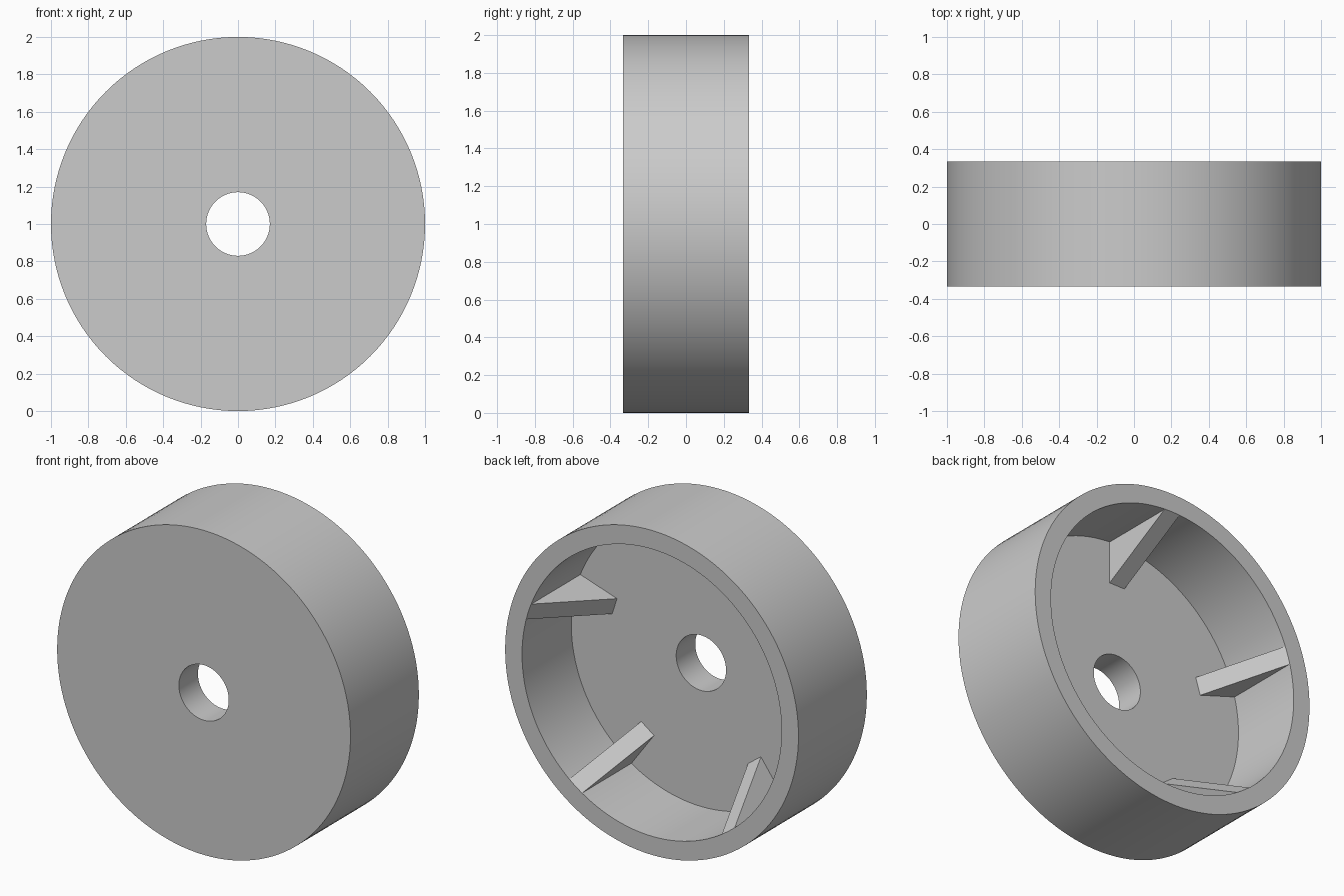
import bpy, bmesh, math
from mathutils import Matrix, Vector

cube = bpy.data.objects.get("Cube")
if cube:
    bpy.data.objects.remove(cube, do_unlink=True)

HALF_DEPTH = 0.333
OUTER, INNER, BORE = 1.0, 0.885, 0.17
FLOOR = -0.147
RIB_TIP, RIB_WIDTH, RIB_COUNT = 0.62, 0.108, 5
CENTRE = Vector((0, 0, 1))

grey = bpy.data.materials.new("light grey")
grey.use_nodes = True
grey.diffuse_color = (0.6, 0.6, 0.6, 1)
grey.node_tree.nodes["Principled BSDF"].inputs["Base Color"].default_value = grey.diffuse_color


def finish(bm, name):
    bmesh.ops.recalc_face_normals(bm, faces=bm.faces)
    mesh = bpy.data.meshes.new(name)
    bm.to_mesh(mesh)
    bm.free()
    mesh.materials.append(grey)
    obj = bpy.data.objects.new(name, mesh)
    obj.location = CENTRE
    bpy.context.collection.objects.link(obj)
    return obj


# Hollow drum with a bored floor, turned around the y axis
bm = bmesh.new()
section = [(BORE, -HALF_DEPTH), (OUTER, -HALF_DEPTH), (OUTER, HALF_DEPTH),
           (INNER, HALF_DEPTH), (INNER, FLOOR), (BORE, FLOOR)]
verts = [bm.verts.new((r, y, 0)) for r, y in section]
edges = [bm.edges.new((v, verts[i - 1])) for i, v in enumerate(verts)]
bmesh.ops.spin(bm, geom=verts + edges, cent=(0, 0, 0), axis=(0, 1, 0),
               angle=math.tau, steps=128, use_merge=True)
bmesh.ops.remove_doubles(bm, verts=bm.verts, dist=0.0001)
drum = finish(bm, "drum")
bpy.ops.object.select_all(action="DESELECT")
drum.select_set(True)
bpy.context.view_layer.objects.active = drum
bpy.ops.object.shade_smooth_by_angle(angle=math.radians(30))

# Wedge ribs bracing the wall against the floor, sunk slightly into both
sink = 0.04
wedge = [(RIB_TIP, FLOOR), (INNER, HALF_DEPTH), (INNER + sink, HALF_DEPTH - sink),
         (INNER + sink, FLOOR - sink), (RIB_TIP, FLOOR - sink)]
for i in range(RIB_COUNT):
    bm = bmesh.new()
    side = bm.faces.new([bm.verts.new((r, y, -RIB_WIDTH / 2)) for r, y in wedge])
    ext = bmesh.ops.extrude_face_region(bm, geom=[side], use_keep_orig=True)
    moved = [v for v in ext["geom"] if isinstance(v, bmesh.types.BMVert)]
    bmesh.ops.translate(bm, verts=moved, vec=(0, 0, RIB_WIDTH))
    angle = math.pi / 2 + i * math.tau / RIB_COUNT
    bm.transform(Matrix.Rotation(-angle, 4, "Y"))
    finish(bm, f"rib_{i + 1}")
